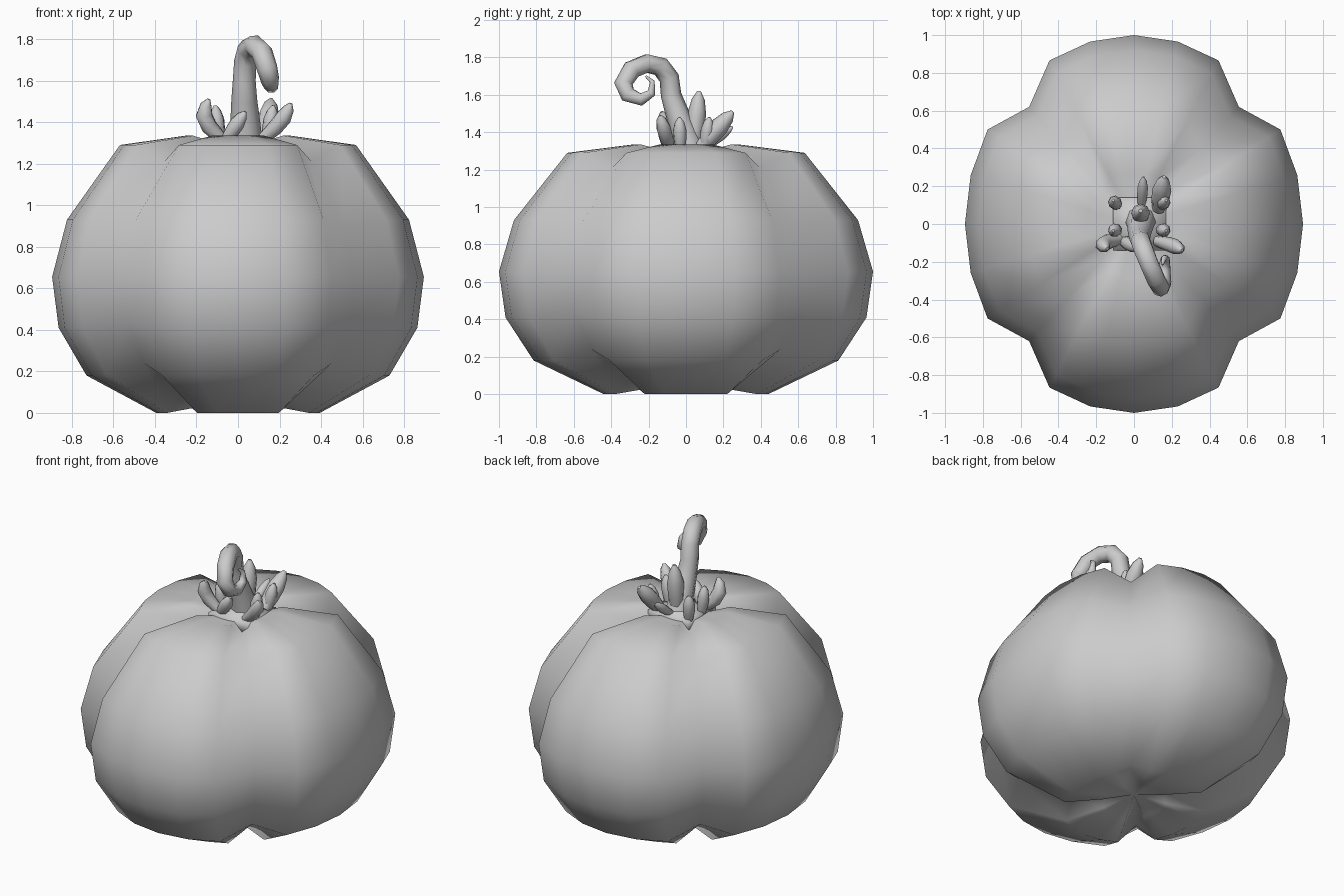
import bpy
import bmesh
import math

cube = bpy.data.objects.get("Cube")
if cube:
    bpy.data.objects.remove(cube, do_unlink=True)

grey = bpy.data.materials.new("plain_grey")
grey.use_nodes = True
COLOR = (0.6, 0.6, 0.6, 1)
grey.diffuse_color = COLOR
grey.node_tree.nodes["Principled BSDF"].inputs["Base Color"].default_value = COLOR


def link_mesh(name, bm):
    bmesh.ops.recalc_face_normals(bm, faces=bm.faces)
    mesh = bpy.data.meshes.new(name)
    bm.to_mesh(mesh)
    bm.free()
    mesh.materials.append(grey)
    mesh.shade_smooth()
    obj = bpy.data.objects.new(name, mesh)
    bpy.context.scene.collection.objects.link(obj)
    return obj


def lathe(name, profile, sides, shape):
    """Spin a profile whose first and last points are poles; shape() bends each point."""
    bm = bmesh.new()
    rings = []
    for r, z in profile[1:-1]:
        rings.append([bm.verts.new(shape(r, z, i)) for i in range(sides)])
    low = bm.verts.new((0, 0, profile[0][1]))
    high = bm.verts.new((0, 0, profile[-1][1]))
    for i in range(sides):
        j = (i + 1) % sides
        bm.faces.new((low, rings[0][j], rings[0][i]))
        bm.faces.new((high, rings[-1][i], rings[-1][j]))
        for a, b in zip(rings, rings[1:]):
            bm.faces.new((a[i], a[j], b[j], b[i]))
    return link_mesh(name, bm)


def tube(name, points, sides=8):
    """Tapered tube through (x, y, z, radius) points."""
    curve = bpy.data.curves.new(name, "CURVE")
    curve.dimensions = "3D"
    curve.bevel_depth = 1
    curve.bevel_resolution = sides // 2 - 2
    curve.use_fill_caps = True
    spline = curve.splines.new("POLY")
    spline.points.add(len(points) - 1)
    for p, (x, y, z, r) in zip(spline.points, points):
        p.co = (x, y, z, 1)
        p.radius = r
    curve.materials.append(grey)
    obj = bpy.data.objects.new(name, curve)
    bpy.context.scene.collection.objects.link(obj)
    bpy.ops.object.select_all(action="DESELECT")
    obj.select_set(True)
    bpy.context.view_layer.objects.active = obj
    bpy.ops.object.convert(target="MESH")
    bpy.ops.object.shade_smooth_by_angle(angle=math.radians(70))


# Four-lobed body: every sixth column is pulled toward the centre as a valley
SIDES, MID = 24, 0.66


def lobed(r, z, i):
    a = math.tau * i / SIDES
    k = 0.877 if i % 6 == 3 else 1
    return (0.895 * r * k * math.cos(a), r * k * math.sin(a), MID + (z - MID) * k)


body = [(0, 0.08), (0.2, 0.035), (0.44, 0), (0.815, 0.18), (0.965, 0.41), (1, 0.655),
        (0.92, 0.93), (0.635, 1.29), (0.28, 1.335), (0, 1.27)]
lathe("pumpkin_body", body, SIDES, lobed)

# Low squarish collar under the leaves
collar = lathe("stem_collar", [(0, 1.24), (0.2, 1.25), (0.2, 1.32), (0, 1.345)], 8,
               lambda r, z, i: (r * (1 if i % 2 else 0.7) * math.cos(math.tau * i / 8) + 0.03,
                                r * (1 if i % 2 else 0.7) * math.sin(math.tau * i / 8), z))

# Stem that rises and curls forward into a spiral
tube("curled_stem", [
    (0.035, 0.02, 1.29, 0.085), (0.035, -0.01, 1.4, 0.072), (0.03, -0.05, 1.51, 0.062),
    (0.03, -0.08, 1.6, 0.055), (0.035, -0.09, 1.69, 0.054), (0.05, -0.135, 1.75, 0.054),
    (0.08, -0.21, 1.768, 0.052), (0.115, -0.29, 1.735, 0.052), (0.14, -0.335, 1.66, 0.05),
    (0.155, -0.31, 1.6, 0.045), (0.16, -0.24, 1.575, 0.036), (0.165, -0.185, 1.61, 0.025),
    (0.16, -0.18, 1.67, 0.014), (0.15, -0.215, 1.7, 0.006)])


# Leaves: base, tip, thickness and outward bow
def leaf(name, base, tip, width, bow=0.0):
    points = []
    for t, w in ((0, 0.7), (0.3, 0.95), (0.6, 1), (0.85, 0.7), (1, 0.2)):
        x, y, z = (a + (b - a) * t for a, b in zip(base, tip))
        points.append((x + bow * math.sin(math.pi * t), y, z, w * width))
    tube(name, points)


leaf("front_right_leaf", (-0.08, -0.08, 1.32), (-0.14, -0.13, 1.51), 0.042, -0.05)
leaf("front_left_leaf", (0.12, -0.09, 1.32), (0.255, -0.14, 1.49), 0.04, 0.02)
leaf("back_left_leaf", (0.13, 0.08, 1.32), (0.16, 0.25, 1.51), 0.05)
leaf("back_thin_leaf", (0.04, 0.1, 1.32), (0.05, 0.25, 1.43), 0.028)
leaf("tall_back_leaf", (0.035, 0.04, 1.32), (0.035, 0.07, 1.62), 0.05)
leaf("front_leaf", (-0.06, -0.09, 1.31), (0.035, -0.13, 1.45), 0.038)
for side, x, lean in (("right", -0.09, -0.02), ("left", 0.14, 0.03)):
    leaf(side + "_side_leaf_front", (x, -0.03, 1.31), (x + lean, -0.035, 1.48), 0.036)
    leaf(side + "_side_leaf_back", (x, 0.1, 1.31), (x + lean, 0.125, 1.48), 0.036)
